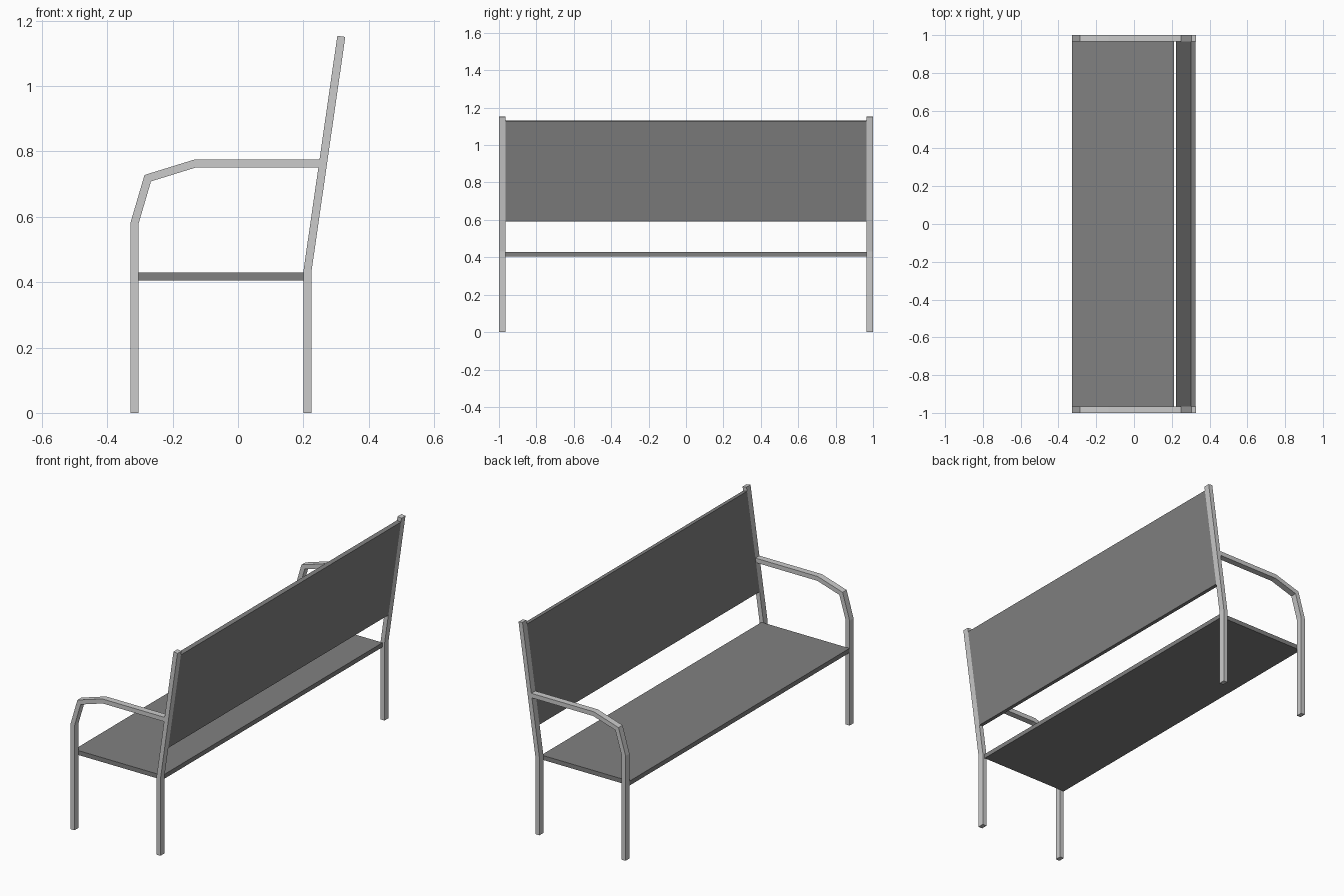
import bpy
import bmesh
from mathutils import Vector

cube = bpy.data.objects.get("Cube")
if cube:
    bpy.data.objects.remove(cube, do_unlink=True)


def make_material(name, grey):
    mat = bpy.data.materials.new(name)
    mat.use_nodes = True
    colour = (grey, grey, grey, 1)
    mat.diffuse_color = colour
    mat.node_tree.nodes["Principled BSDF"].inputs["Base Color"].default_value = colour
    return mat


light_metal = make_material("light grey metal", 0.60)
panel_grey = make_material("mid grey panel", 0.22)

TUBE = 0.0245      # tube and panel thickness
INNER = 0.965      # inner side of the end frames
OUTER = 1.0


def offset_path(path, width):
    """Shift an x-z path to its right with mitred corners."""
    dirs = [(b - a).normalized() for a, b in zip(path, path[1:])]
    normals = [Vector((d.y, -d.x)) for d in dirs]
    result = []
    for i, p in enumerate(path):
        n1, n2 = normals[max(i - 1, 0)], normals[min(i, len(normals) - 1)]
        result.append(p + (n1 + n2) * width / (1 + n1.dot(n2)))
    return result


def bar(name, points, y0, y1, mat, end=None):
    """Extrude a flat bent strip along y; end replaces the last two corners."""
    left = [Vector(p) for p in points]
    right = offset_path(left, TUBE)
    if end:
        left[-1], right[-1] = Vector(end[0]), Vector(end[1])
    bm = bmesh.new()
    rings = [[bm.verts.new((p.x, y, p.y)) for y, p in
              ((y0, a), (y1, a), (y1, b), (y0, b))] for a, b in zip(left, right)]
    for r, s in zip(rings, rings[1:]):
        for i in range(4):
            j = (i + 1) % 4
            bm.faces.new((r[i], r[j], s[j], s[i]))
    bm.faces.new(rings[0])
    bm.faces.new(rings[-1])
    bmesh.ops.recalc_face_normals(bm, faces=bm.faces)
    mesh = bpy.data.meshes.new(name)
    bm.to_mesh(mesh)
    bm.free()
    mesh.materials.append(mat)
    obj = bpy.data.objects.new(name, mesh)
    bpy.context.collection.objects.link(obj)
    return obj


bend, top = Vector((0.2, 0.432)), Vector((0.304, 1.154))


def on_back(z):
    """Point on the front line of the leaning back at height z."""
    return bend.lerp(top, (z - bend.y) / (top.y - bend.y))


# End frames: rear post, and front leg running into the armrest
arm_path = [(-0.329, 0), (-0.329, 0.582), (-0.286, 0.728), (-0.134, 0.775), (0.249, 0.775)]
arm_end = (on_back(0.775), on_back(0.775 - TUBE))
for side, y0, y1 in (("right", -OUTER, -INNER), ("left", INNER, OUTER)):
    bar(side + "_rear_post", [(0.2, 0), bend, top], y0, y1, light_metal)
    bar(side + "_front_leg_and_armrest", arm_path, y0, y1, light_metal, arm_end)

# Seat and backrest panels between the frames
bar("seat", [(-0.329, 0.429), (0.212, 0.429)], -INNER, INNER, panel_grey)
bar("backrest", [on_back(0.595), on_back(1.132)], -INNER, INNER, panel_grey)
